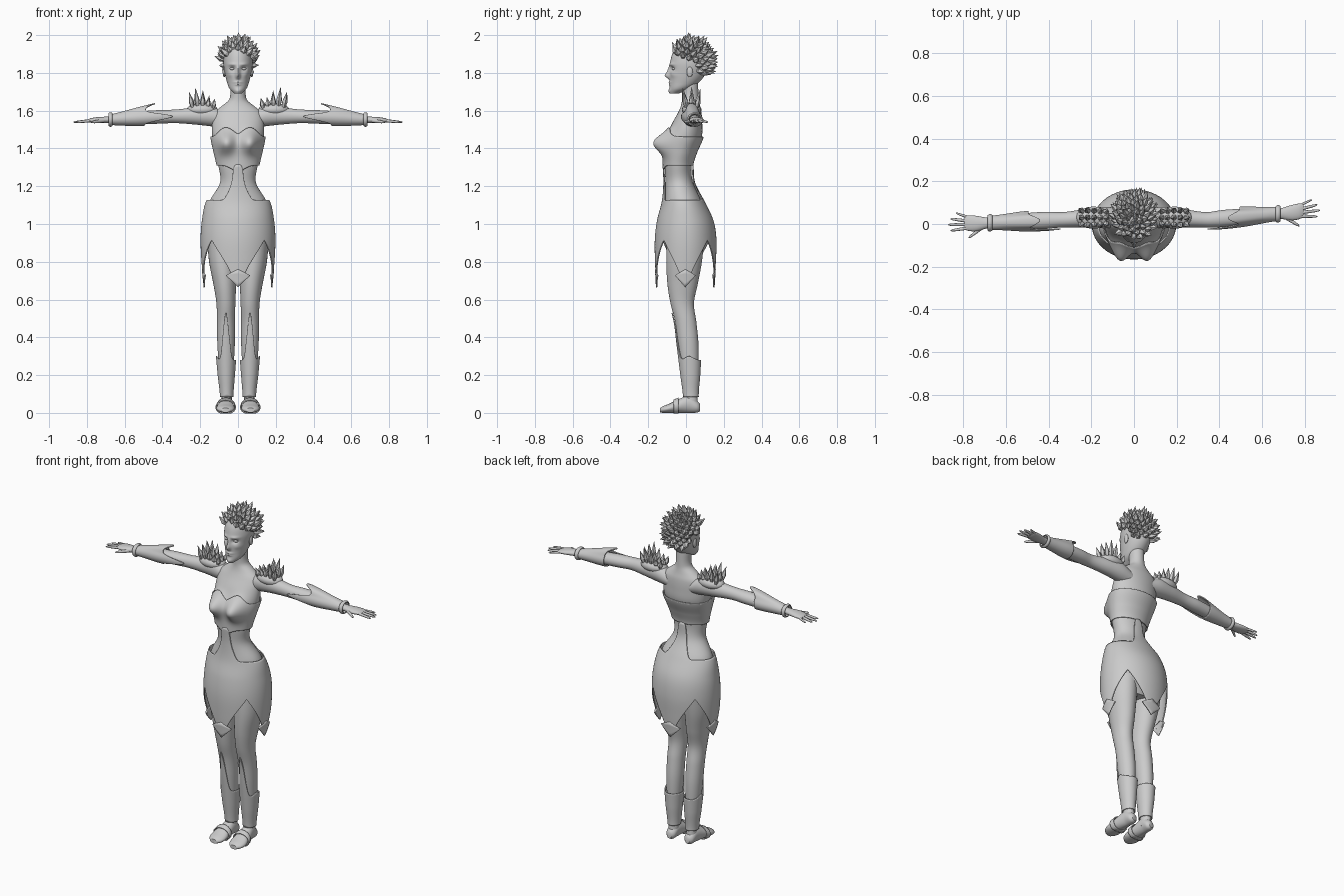
import bpy, bmesh, random
from math import sin, cos, pi, exp, sqrt
from mathutils import Vector

random.seed(4)
cube = bpy.data.objects.get("Cube")
if cube:
    bpy.data.objects.remove(cube, do_unlink=True)

grey = bpy.data.materials.new("stone_grey")
grey.use_nodes = True
grey.diffuse_color = (0.6, 0.6, 0.6, 1)
grey.node_tree.nodes["Principled BSDF"].inputs["Base Color"].default_value = grey.diffuse_color


def finish(name, bm, smooth=True, thick=0):
    bmesh.ops.recalc_face_normals(bm, faces=bm.faces)
    mesh = bpy.data.meshes.new(name)
    bm.to_mesh(mesh)
    bm.free()
    mesh.materials.append(grey)
    for p in mesh.polygons:
        p.use_smooth = smooth
    if smooth:
        mesh.set_sharp_from_angle(angle=0.8)
    ob = bpy.data.objects.new(name, mesh)
    bpy.context.collection.objects.link(ob)
    if thick:
        mod = ob.modifiers.new("thickness", "SOLIDIFY")
        mod.thickness, mod.offset = thick, 0
    return ob


def sample(rows, t):
    """Smooth interpolation of a section table at station t."""
    t = min(max(t, rows[0][0]), rows[-1][0])
    i = max(k for k in range(len(rows) - 1) if rows[k][0] <= t)
    a, b = rows[i], rows[i + 1]
    p, n = rows[max(i - 1, 0)], rows[min(i + 2, len(rows) - 1)]
    h = b[0] - a[0]
    s = (t - a[0]) / h
    out = []
    for j in range(1, len(a)):
        ma = (b[j] - p[j]) / (b[0] - p[0]) * h
        mb = (n[j] - a[j]) / (n[0] - a[0]) * h
        d = b[j] - a[j]
        out.append(a[j] + s * (ma + s * (3 * d - 2 * ma - mb + s * (ma + mb - 2 * d))))
    return out


def surface(rows, place):
    """Elliptical sections: angle 0 faces front, rows are (t, c1, c2, r1, r2)."""
    def at(a, t, off=0):
        c1, c2, r1, r2 = sample(rows, t)
        return Vector(place(t, c1 + (r1 + off) * sin(a), c2 - (r2 + off) * cos(a)))
    return at


def bell(v, width):
    return exp(-(v / width) ** 2)


def with_bumps(base, bumps):
    """Push the front of a surface along -y with soft bumps (x, z, sx, sz, height)."""
    def at(a, t, off=0):
        p = base(a, t, off)
        front = max(0, cos(a)) ** 0.5
        p.y -= front * sum(h * bell(p.x - x, sx) * bell(p.z - z, sz) for x, z, sx, sz, h in bumps)
        return p
    return at


def patch(name, surf, lo, hi, off=0, span=None, cols=64, rows=30, thick=0):
    """Grid on a surface between two edge functions of the angle."""
    lo_f = lo if callable(lo) else lambda a: lo
    hi_f = hi if callable(hi) else lambda a: hi
    off_f = off if callable(off) else lambda a, s: off
    bm = bmesh.new()
    start, end = span or (-pi, pi)
    count = cols + 1 if span else cols
    grid = []
    for j in range(rows + 1):
        ring = []
        for i in range(count):
            a, s = start + (end - start) * i / cols, j / rows
            ring.append(bm.verts.new(surf(a, lo_f(a) + (hi_f(a) - lo_f(a)) * s, off_f(a, s))))
        grid.append(ring)
    for j in range(rows):
        for i in range(cols):
            k = (i + 1) % count
            bm.faces.new((grid[j][i], grid[j][k], grid[j + 1][k], grid[j + 1][i]))
    if not thick:
        bm.faces.new(grid[0])
        bm.faces.new(grid[-1])
    return finish(name, bm, thick=thick)


def ball(name, centre, size):
    bm = bmesh.new()
    bmesh.ops.create_uvsphere(bm, u_segments=20, v_segments=12, radius=1)
    for v in bm.verts:
        v.co = Vector(centre) + Vector(size) * v.co
    return finish(name, bm)


def spike(bm, base, direction, length, radius, sides=5):
    """Faceted crystal, widest below the middle."""
    d = Vector(direction).normalized()
    u = d.orthogonal().normalized()
    w = d.cross(u)
    twist = random.random() * pi
    rings = []
    for r, h in ((0.6, 0), (1, 0.4)):
        angles = [twist + 2 * pi * k / sides for k in range(sides)]
        rings.append([bm.verts.new(base + d * length * h + radius * r * (u * cos(q) + w * sin(q)))
                      for q in angles])
    tip = bm.verts.new(base + d * length)
    for k in range(sides):
        n = (k + 1) % sides
        bm.faces.new((rings[0][k], rings[0][n], rings[1][n], rings[1][k]))
        bm.faces.new((rings[1][k], rings[1][n], tip))
    bm.faces.new(rings[0])


def upright(t, p, q):
    return (p, q, t)


# Torso and neck
torso = surface([
    (0.82, 0, -0.005, 0.11, 0.08), (0.92, 0, 0, 0.172, 0.125), (1.0, 0, -0.004, 0.177, 0.132),
    (1.12, 0, -0.015, 0.15, 0.10), (1.22, 0, -0.036, 0.095, 0.073), (1.31, 0, -0.042, 0.104, 0.071),
    (1.38, 0, -0.03, 0.12, 0.08), (1.46, 0, -0.007, 0.136, 0.09), (1.53, 0, 0.006, 0.137, 0.08),
    (1.59, 0, 0.02, 0.125, 0.062), (1.625, 0, 0.023, 0.085, 0.05), (1.66, 0, 0.023, 0.046, 0.044),
    (1.75, 0, 0.02, 0.041, 0.044)], upright)
torso = with_bumps(torso, [(s * 0.068, 1.43, 0.05, 0.055, 0.075) for s in (-1, 1)])
patch("torso", torso, 0.82, 1.75, cols=96, rows=90)

# Bodice with a heart-shaped neckline
patch("bodice", torso, lambda a: 1.31 - 0.03 * bell(a, 0.45),
      lambda a: 1.462 + 0.048 * bell(abs(a) - 0.45, 0.4), 0.007, cols=128, thick=0.006)

# Skirt with side cutouts above and four points below
skirt = surface([
    (0.66, 0, -0.004, 0.176, 0.15), (0.80, 0, -0.003, 0.19, 0.158), (0.92, 0, -0.002, 0.195, 0.16),
    (1.02, 0, -0.004, 0.188, 0.146), (1.12, 0, -0.015, 0.166, 0.11), (1.22, 0, -0.036, 0.104, 0.081),
    (1.31, 0, -0.042, 0.112, 0.079)], upright)


def hem(a):
    u = abs((a + pi / 4) % (pi / 2) - pi / 4) / (pi / 4)
    return 0.715 + 0.2 * max(0, (u - 0.2) / 0.8) ** 0.8


def cutout(a):
    return 1.125 + 0.19 * exp(-(min(abs(a), pi - abs(a)) / 0.36) ** 4)


patch("skirt", skirt, hem, cutout, cols=192, rows=40, thick=0.006)
for k, side in enumerate(("front", "left", "back", "right")):
    mid = k * pi / 2
    patch(side + "_skirt_point", skirt, lambda a: 0.665 + 0.18 * abs(a - mid),
          lambda a: 0.76 - 0.09 * abs(a - mid), 0.001, span=(mid - 0.34, mid + 0.34),
          cols=16, rows=4, thick=0.008)

# Head with modelled face
head = surface([
    (1.69, 0, -0.062, 0.018, 0.022), (1.715, 0, -0.033, 0.044, 0.053), (1.75, 0, -0.008, 0.058, 0.077),
    (1.80, 0, 0.01, 0.07, 0.096), (1.86, 0, 0.02, 0.077, 0.103), (1.92, 0, 0.026, 0.066, 0.088),
    (1.96, 0, 0.03, 0.03, 0.045)], upright)
face = [(0, 1.785, 0.011, 0.016, 0.022), (0, 1.81, 0.009, 0.025, 0.012), (0, 1.75, 0.02, 0.006, 0.007),
        (0, 1.738, 0.016, 0.005, 0.006), (0, 1.704, 0.018, 0.012, 0.008)]
for s in (-1, 1):
    face += [(s * 0.03, 1.822, 0.016, 0.012, -0.014), (s * 0.032, 1.845, 0.02, 0.008, 0.006),
             (s * 0.045, 1.79, 0.016, 0.015, 0.005)]
head = with_bumps(head, face)
patch("head", head, 1.69, 1.96, cols=112, rows=80)

# Crystal hair over the crown and back of the skull
bm = bmesh.new()
skull, size = Vector((0, 0.028, 1.865)), Vector((0.07, 0.088, 0.088))
total = 150
for i in range(total):
    z = 1 - 2 * (i + 0.5) / total
    q = i * pi * (3 - sqrt(5))
    r = sqrt(1 - z * z)
    n = Vector((r * cos(q), r * sin(q), z))
    if z < -0.72 or (n.y < 0.25 and z < 0.3 - 0.25 * n.y - 0.4 * abs(n.x)):
        continue
    spike(bm, skull + size * n, n + Vector((0, 0.45, 0.35)), random.uniform(0.045, 0.068),
          random.uniform(0.014, 0.019))
finish("crystal_hair", bm, smooth=False)

arm_rows = [
    (0.07, 1.55, 0.03, 0.04, 0.045), (0.14, 1.57, 0.03, 0.053, 0.05), (0.22, 1.572, 0.028, 0.046, 0.044),
    (0.33, 1.57, 0.02, 0.036, 0.036), (0.42, 1.567, 0.02, 0.036, 0.04), (0.52, 1.562, 0.02, 0.034, 0.037),
    (0.62, 1.556, 0.02, 0.025, 0.027), (0.68, 1.552, 0.02, 0.018, 0.024), (0.74, 1.55, 0.02, 0.016, 0.036),
    (0.78, 1.548, 0.024, 0.012, 0.036), (0.795, 1.547, 0.026, 0.006, 0.028)]
leg_rows = [
    (0.03, 0.06, 0.03, 0.03, 0.036), (0.1, 0.06, 0.025, 0.028, 0.034), (0.2, 0.062, 0.021, 0.036, 0.043),
    (0.36, 0.063, 0.012, 0.046, 0.054), (0.48, 0.064, -0.001, 0.048, 0.056), (0.58, 0.064, -0.02, 0.05, 0.062),
    (0.68, 0.07, -0.018, 0.06, 0.08), (0.80, 0.08, -0.01, 0.073, 0.094), (0.95, 0.085, 0, 0.08, 0.1)]
foot_rows = [
    (-0.137, 0.066, 0.014, 0.022, 0.012), (-0.12, 0.066, 0.018, 0.04, 0.018), (-0.09, 0.066, 0.024, 0.048, 0.024),
    (-0.04, 0.064, 0.036, 0.041, 0.036), (0.02, 0.061, 0.046, 0.033, 0.046), (0.06, 0.06, 0.032, 0.028, 0.03),
    (0.075, 0.06, 0.028, 0.015, 0.018)]

for name, s, sweep in (("left_", 1, 0.085), ("right_", -1, -0.045)):
    def along(t, p, q):
        return (s * t, q + sweep * max(0, t - 0.35), p)

    # Arm, palm and fingers
    arm = surface(arm_rows, along)
    patch(name + "arm", arm, 0.07, 0.795, cols=40, rows=60)
    fingers = [("thumb", 0.71, 0, 0.775, -0.045, 0.01), ("index", 0.78, 0, 0.86, -0.008, 0.008),
               ("middle", 0.785, 0.017, 0.872, 0.02, 0.008), ("ring", 0.785, 0.034, 0.86, 0.047, 0.008),
               ("little", 0.775, 0.05, 0.835, 0.073, 0.007)]
    for label, x0, y0, x1, y1, r in fingers:
        def bone(t, p, q):
            return along(x0 + (x1 - x0) * t, 1.547 - 0.008 * t + p, y0 + (y1 - y0) * t + q)
        rows = [(0, 0, 0, r, r), (0.6, 0, 0, r * 0.85, r * 0.85), (0.9, 0, 0, r * 0.6, r * 0.6),
                (1, 0, 0, r * 0.2, r * 0.2)]
        patch(name + label + "_finger", surface(rows, bone), 0, 1, cols=12, rows=10)

    # Bracer with a long front point and a flared upper barb
    patch(name + "bracer", arm,
          lambda a: 0.495 - 0.15 * bell(a, 0.5) - 0.055 * bell(a - pi / 2, 0.35), 0.665,
          lambda a, f: 0.007 + 0.028 * max(0, sin(a)) ** 6 * (1 - f) ** 1.5, cols=96, thick=0.006)

    # Wrist ring
    ring_at = surface([(0, 1.553, 0.02, 0.03, 0.033), (1, 1.553, 0.02, 0.03, 0.033)],
                      lambda t, p, q: along(0.665 + 0.02 * t, p, q))
    patch(name + "wrist_ring", ring_at, 0, 1, lambda a, f: 0.006 * sin(pi * f), cols=40, rows=8, thick=0.005)

    # Shoulder guard with standing crystals
    ball(name + "shoulder_guard", (s * 0.19, 0.03, 1.605), (0.082, 0.052, 0.036))
    bm = bmesh.new()
    for i in range(5):
        for j in range(3):
            x, y = 0.135 + 0.026 * i, 0.004 + 0.026 * j
            tall = 0.05 + 0.06 * bell(i - 3, 1.6) + random.uniform(-0.012, 0.008)
            lean = Vector((s * (0.12 * i - 0.25), 0.2 * (j - 1), 1))
            spike(bm, Vector((s * x, y, 1.612)), lean, tall, 0.015)
    finish(name + "shoulder_crystals", bm, smooth=False)

    # Leg, greave, foot and strap
    def mirrored(t, p, q):
        return (s * p, q, t)

    leg = surface(leg_rows, mirrored)
    patch(name + "leg", leg, 0.03, 0.95, cols=48, rows=60)
    patch(name + "greave", leg, 0.085,
          lambda a: 0.28 + 0.25 * bell(a, 0.4) + 0.02 * bell(a - pi / 2, 0.5),
          lambda a, f: 0.005 + 0.006 * f * (1 - cos(a)) / 2, cols=96, thick=0.006)
    foot = surface(foot_rows, lambda t, p, q: (s * p, t, max(q, 0)))
    patch(name + "foot", foot, -0.137, 0.075, cols=40, rows=40)
    patch(name + "foot_strap", foot, -0.065, -0.04, 0.006, cols=40, rows=4, thick=0.006)

    # Eye and ear
    ball(name + "eye", (s * 0.03, -0.062, 1.822), (0.014, 0.012, 0.008))
    ball(name + "ear", (s * 0.073, 0.02, 1.805), (0.008, 0.016, 0.028))
